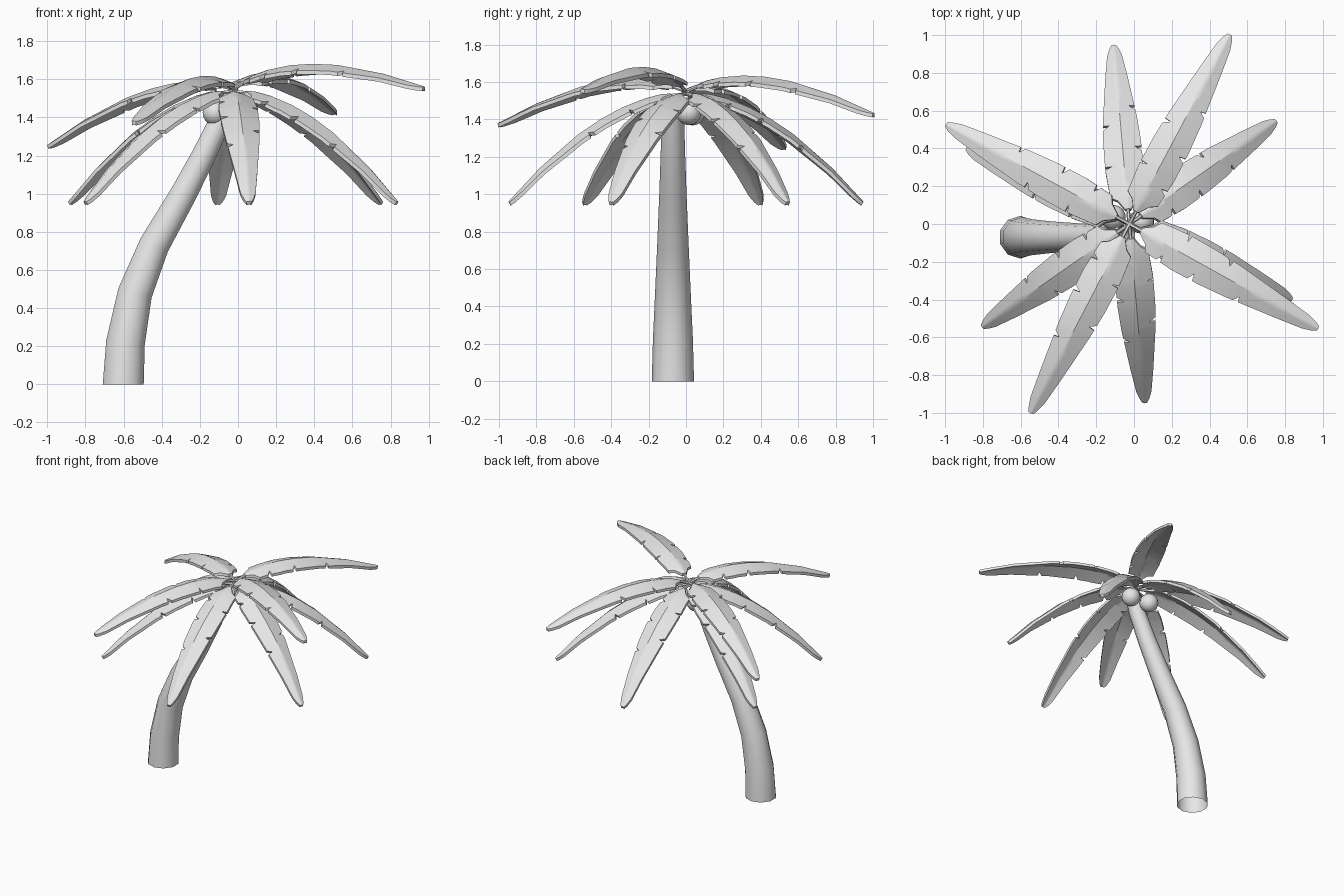
import bpy, bmesh, math
from mathutils import Vector, Matrix

if "Cube" in bpy.data.objects:
    bpy.data.objects.remove(bpy.data.objects["Cube"])

grey = bpy.data.materials.new("plain grey")
grey.use_nodes = True
colour = (0.8, 0.8, 0.8, 1)
grey.diffuse_color = colour
grey.node_tree.nodes["Principled BSDF"].inputs["Base Color"].default_value = colour


def finish(bm, name, angle):
    mesh = bpy.data.meshes.new(name)
    bmesh.ops.recalc_face_normals(bm, faces=bm.faces)
    bm.to_mesh(mesh)
    bm.free()
    mesh.materials.append(grey)
    obj = bpy.data.objects.new(name, mesh)
    bpy.context.collection.objects.link(obj)
    bpy.ops.object.select_all(action="DESELECT")
    obj.select_set(True)
    bpy.context.view_layer.objects.active = obj
    bpy.ops.object.shade_smooth_by_angle(angle=math.radians(angle))


def lerp(table, t):
    """Read a value off a list of (position, value) pairs."""
    for (a, u), (b, v) in zip(table, table[1:]):
        if t <= b:
            return u + (v - u) * max(0, t - a) / (b - a)
    return table[-1][1]


def tube(bm, path, sides):
    """Sweep a ring along (x, y, z, radius) points lying in an xz plane."""
    rings = []
    for i, (x, y, z, r) in enumerate(path):
        p, q = path[max(i - 1, 0)], path[min(i + 1, len(path) - 1)]
        along = Vector((q[0] - p[0], 0, q[2] - p[2])).normalized()
        if z == 0:
            along = Vector((0, 0, 1))
        across = Vector((0, 1, 0))
        other = across.cross(along)
        turn = 2 * math.pi / sides
        rings.append([bm.verts.new(Vector((x, y, z)) + r * (math.cos(k * turn) * across
                      + math.sin(k * turn) * other)) for k in range(sides)])
    for a, b in zip(rings, rings[1:]):
        for k in range(sides):
            n = (k + 1) % sides
            bm.faces.new((a[k], a[n], b[n], b[k]))


# Leaning trunk, open at the foot
bm = bmesh.new()
tube(bm, [(-0.602, -0.07, 0, 0.113), (-0.59, -0.07, 0.22, 0.107),
          (-0.54, -0.07, 0.48, 0.095), (-0.44, -0.07, 0.73, 0.084),
          (-0.285, -0.07, 1.0, 0.073), (-0.18, -0.07, 1.2, 0.066),
          (-0.085, -0.07, 1.4, 0.06), (-0.045, -0.06, 1.5, 0.056)], 10)
finish(bm, "trunk", 50)

# Coconuts under the crown
for i, place in enumerate([(-0.12, -0.085, 1.425), (0.04, 0.015, 1.437), (-0.11, 0.035, 1.435)]):
    bm = bmesh.new()
    bmesh.ops.create_uvsphere(bm, u_segments=14, v_segments=10, radius=0.067,
                              matrix=Matrix.Translation(place))
    finish(bm, f"coconut_{i + 1}", 60)

# Frond shape: arch of the ridge, and half width along it
ARCH = [(0, 0), (0.1, 0.06), (0.2, 0.09), (0.33, 0.113), (0.46, 0.12), (0.61, 0.113),
        (0.88, 0.066), (1.115, 0)]
WIDTH = [(0.07, 0.015), (0.12, 0.05), (0.145, 0.088), (0.3, 0.102), (0.46, 0.1), (0.61, 0.09),
         (0.88, 0.06), (1.04, 0.04), (1.09, 0.025), (1.115, 0.012)]
NOTCHES = {1: (0.31, 0.56), -1: (0.23, 0.42, 0.68)}
STOPS = {t for t, _ in WIDTH} | {0.2, 0.33, 0.74}
THICK = 0.02


def frond(name, heading, pitch, size, lift):
    place = (Matrix.Translation((-0.025, 0, 1.54 + lift))
             @ Matrix.Rotation(math.radians(heading), 4, "Z")
             @ Matrix.Rotation(math.radians(pitch), 4, "Y") @ Matrix.Scale(size, 4))
    # Folded blade, each half with its own torn edge
    bm = bmesh.new()
    for side, cuts in NOTCHES.items():
        stops = set(STOPS)
        for c in cuts:
            stops |= {c - 0.022, c, c + 0.006}
        rows = []
        for t in sorted(stops):
            w = lerp(WIDTH, t)
            h = lerp(ARCH, t)
            edge = w * (0.64 if t in cuts else 1)
            rows.append([bm.verts.new((t, side * v, h - drop)) for v, drop in
                         ((0, 0), (w * 0.25, w * 0.08), (edge, edge * 0.34))])
        for a, b in zip(rows, rows[1:]):
            for k in range(2):
                bm.faces.new((a[k], b[k], b[k + 1], a[k + 1]))
    bmesh.ops.remove_doubles(bm, verts=bm.verts, dist=0.0005)
    # Thicken into a slab with crisp rims
    under = bmesh.ops.extrude_face_region(bm, geom=bm.faces[:], use_keep_orig=True)["geom"]
    bmesh.ops.translate(bm, vec=(0, 0, -THICK),
                        verts=[v for v in under if isinstance(v, bmesh.types.BMVert)])
    bm.transform(place)
    finish(bm, name, 40)
    # Thin stalk
    bm = bmesh.new()
    tube(bm, [(-0.02, 0, -0.015, 0.011), (0.06, 0, 0.025, 0.01), (0.16, 0, 0.066, 0.006)], 6)
    bm.transform(place)
    finish(bm, name + "_stalk", 50)


# Six drooping fronds, then four raised ones
for i in range(6):
    frond(f"lower_frond_{i + 1}", 95 + 60 * i, 31.3, 1, 0)
for i, (heading, pitch) in enumerate([(62, 6), (151.5, 15), (242.5, 8.7), (-29, -0.4)]):
    frond(f"upper_frond_{i + 1}", heading, pitch, 1.025, 0.015)
